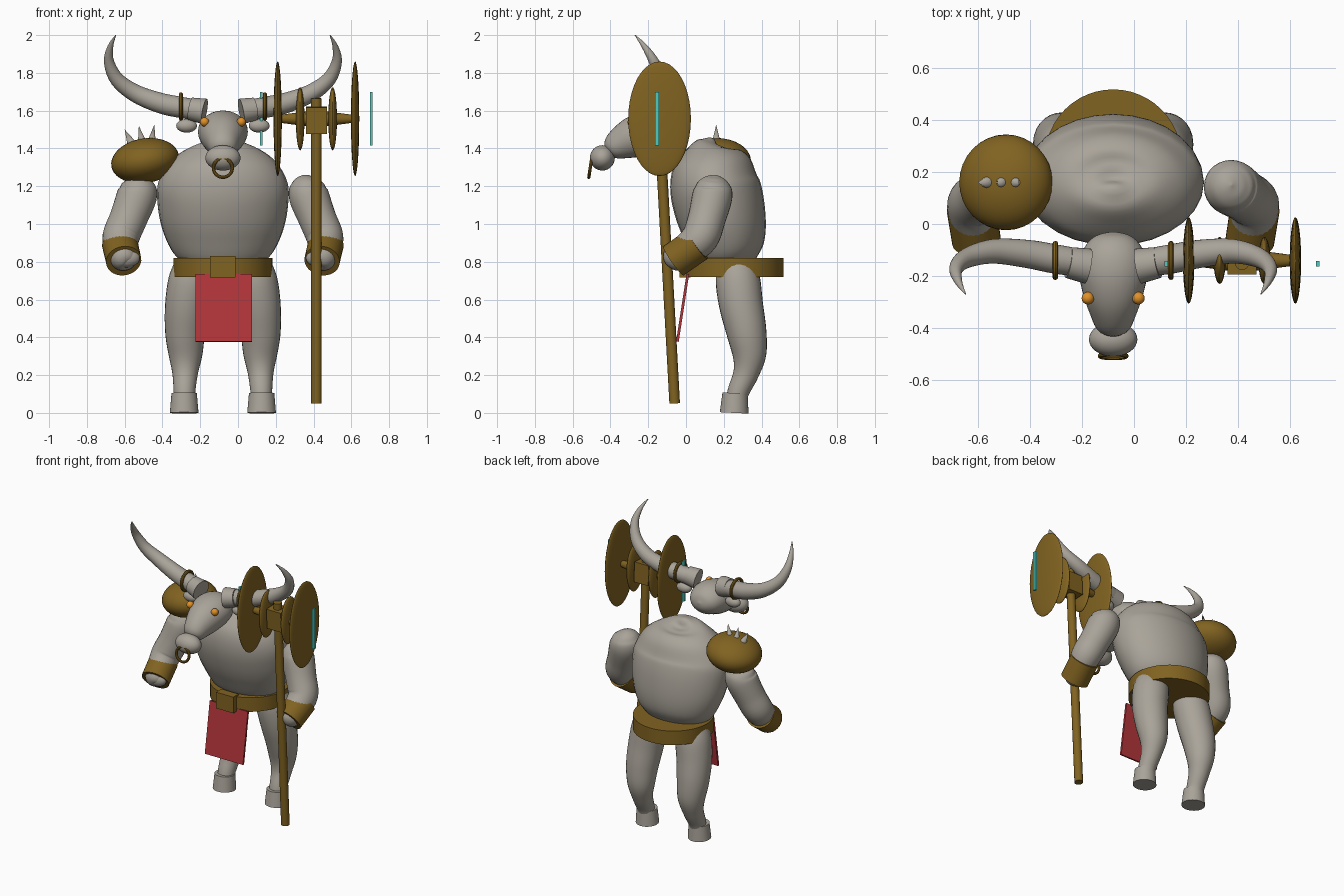
import bpy, bmesh, math
from mathutils import Vector, Matrix, Euler

cube = bpy.data.objects.get("Cube")
if cube:
    bpy.data.objects.remove(cube)

CX = -0.08  # the body's own mirror plane
SIDES = ((1, "left"), (-1, "right"))


def material(name, r, g, b):
    m = bpy.data.materials.new(name)
    m.use_nodes = True
    m.diffuse_color = (r, g, b, 1)
    m.node_tree.nodes["Principled BSDF"].inputs["Base Color"].default_value = (r, g, b, 1)
    return m


HIDE = material("grey hide", 0.40, 0.37, 0.32)
BRONZE = material("bronze", 0.22, 0.125, 0.015)
RED = material("red cloth", 0.45, 0.035, 0.042)
ORANGE = material("orange eye", 0.75, 0.28, 0.02)
TEAL = material("teal glow", 0.08, 0.60, 0.52)


def finish(name, bm, mat, smooth=True):
    bmesh.ops.recalc_face_normals(bm, faces=bm.faces)
    mesh = bpy.data.meshes.new(name)
    bm.to_mesh(mesh)
    bm.free()
    mesh.materials.append(mat)
    ob = bpy.data.objects.new(name, mesh)
    bpy.context.collection.objects.link(ob)
    if smooth:
        bpy.ops.object.select_all(action="DESELECT")
        ob.select_set(True)
        bpy.context.view_layer.objects.active = ob
        bpy.ops.object.shade_smooth_by_angle(angle=math.radians(40))
    return ob


def ball(name, mat, centre, size, rot=(0, 0, 0)):
    bm = bmesh.new()
    M = Matrix.LocRotScale(Vector(centre), Euler(rot), Vector(size))
    bmesh.ops.create_uvsphere(bm, u_segments=32, v_segments=20, radius=1, matrix=M)
    return finish(name, bm, mat)


def box(name, mat, centre, size, rot=(0, 0, 0)):
    bm = bmesh.new()
    M = Matrix.LocRotScale(Vector(centre), Euler(rot), Vector(size))
    bmesh.ops.create_cube(bm, size=1, matrix=M)
    return finish(name, bm, mat, False)


def cone(name, mat, a, b, ra, rb, segs=32):
    a, b = Vector(a), Vector(b)
    bm = bmesh.new()
    turn = (b - a).to_track_quat("Z", "Y").to_matrix().to_4x4()
    bmesh.ops.create_cone(bm, cap_ends=True, segments=segs, radius1=ra, radius2=rb,
                          depth=(b - a).length, matrix=Matrix.Translation((a + b) / 2) @ turn)
    return finish(name, bm, mat)


def ring(name, mat, centre, major, minor, rot):
    bpy.ops.mesh.primitive_torus_add(location=centre, rotation=rot, major_radius=major,
                                     minor_radius=minor, major_segments=36, minor_segments=10)
    ob = bpy.context.object
    ob.name = name
    ob.data.materials.append(mat)
    bpy.ops.object.shade_smooth_by_angle()


def spline(pts, t):
    """Catmull-Rom through pts, t counted in points."""
    i = min(int(t), len(pts) - 2)
    f = t - i
    p1, p2 = pts[i], pts[i + 1]
    p0, p3 = pts[max(i - 1, 0)], pts[min(i + 2, len(pts) - 1)]
    return [(2 * b + (c - a) * f + (2 * a - 5 * b + 4 * c - d) * f * f
             + (3 * b - a - 3 * c + d) * f ** 3) / 2 for a, b, c, d in zip(p0, p1, p2, p3)]


def loft(name, mat, rows, ref, steps=5, segs=28):
    """Rows of x, y, z, radius and an optional second radius."""
    ref = Vector(ref)
    n = (len(rows) - 1) * steps
    path = [spline(rows, k / steps) for k in range(n + 1)]
    bm = bmesh.new()
    rings = []
    for k, row in enumerate(path):
        t = Vector(path[min(k + 1, n)][:3]) - Vector(path[max(k - 1, 0)][:3])
        u = ref.cross(t).normalized()
        v = t.cross(u).normalized()
        c, ru, rv = Vector(row[:3]), max(row[3], 0.001), max(row[-1], 0.001)
        angles = [math.tau * j / segs for j in range(segs)]
        rings.append([bm.verts.new(c + u * ru * math.cos(a) + v * rv * math.sin(a)) for a in angles])
    for low, high in zip(rings, rings[1:]):
        for j in range(segs):
            i = (j + 1) % segs
            bm.faces.new((low[j], low[i], high[i], high[j]))
    bm.faces.new(rings[0][::-1])
    bm.faces.new(rings[-1])
    return finish(name, bm, mat)


def side_rows(s, rows):
    return [(CX + s * r[0],) + tuple(r[1:]) for r in rows]


# Torso, a barrel leaning forward at the chest
torso = [(0.78, 0.24, 0.19, 0.13), (0.85, 0.225, 0.265, 0.185), (0.97, 0.205, 0.32, 0.222),
         (1.1, 0.175, 0.345, 0.24), (1.22, 0.15, 0.342, 0.235), (1.33, 0.15, 0.28, 0.2),
         (1.4, 0.15, 0.185, 0.135), (1.425, 0.155, 0.09, 0.07), (1.43, 0.16, 0, 0)]
loft("torso", HIDE, [(CX, y, z, rx, ry) for z, y, rx, ry in torso], (0, 1, 0))

# Belt, buckle and loincloth
cone("belt", BRONZE, (CX, 0.255, 0.72), (CX, 0.255, 0.82), 0.262, 0.262, 48)
box("buckle", BRONZE, (CX, -0.005, 0.773), (0.135, 0.06, 0.115))
box("loincloth", RED, (CX + 0.005, -0.018, 0.556), (0.3, 0.014, 0.362), (-0.153, 0, 0))

# Head, tapering to the snout
loft("head", HIDE, [(CX, -0.03, 1.5, 0, 0), (CX, -0.045, 1.498, 0.065, 0.05),
                    (CX, -0.09, 1.495, 0.11, 0.09), (CX, -0.17, 1.49, 0.132, 0.112),
                    (CX, -0.26, 1.465, 0.118, 0.112), (CX, -0.34, 1.43, 0.09, 0.09),
                    (CX, -0.4, 1.395, 0.06, 0.055), (CX, -0.42, 1.38, 0, 0)], (0, 0, 1))
ball("snout", HIDE, (CX, -0.443, 1.35), (0.093, 0.066, 0.067))
ring("nose_ring", BRONZE, (CX, -0.507, 1.297), 0.05, 0.009, (math.pi / 2 - 0.15, 0, 0))

for s, label in SIDES:
    def at(dx, y, z):
        return (CX + s * dx, y, z)

    ball(label + "_eye", ORANGE, at(0.097, -0.285, 1.54), (0.024,) * 3)
    ball(label + "_ear", HIDE, at(0.192, -0.14, 1.52), (0.055, 0.035, 0.036))

    # Horn with its base sleeve and band
    loft(label + "_horn", HIDE, side_rows(s, [
        (0.12, -0.15, 1.6, 0.053), (0.22, -0.135, 1.617, 0.056), (0.33, -0.115, 1.64, 0.054),
        (0.46, -0.105, 1.69, 0.047), (0.56, -0.13, 1.765, 0.038), (0.603, -0.17, 1.86, 0.027),
        (0.595, -0.22, 1.94, 0.015), (0.567, -0.27, 2.0, 0.002)]), (0, 1, 0))
    cone(label + "_horn_base", HIDE, at(0.097, -0.162, 1.596), at(0.172, -0.148, 1.61), 0.068, 0.06)
    ring(label + "_horn_band", BRONZE, at(0.222, -0.14, 1.622), 0.064, 0.011, (0, math.pi / 2, 0))

    # Arm bent forward into a bracer
    loft(label + "_arm", HIDE, side_rows(s, [
        (0.455, 0.15, 1.26, 0), (0.452, 0.149, 1.245, 0.05), (0.45, 0.146, 1.21, 0.088),
        (0.455, 0.14, 1.15, 0.106), (0.5, 0.11, 1.03, 0.1), (0.54, 0.075, 0.93, 0.098),
        (0.535, 0.0, 0.86, 0.085), (0.525, -0.06, 0.815, 0.074), (0.52, -0.09, 0.79, 0.045),
        (0.518, -0.095, 0.785, 0)]), (1, 0, 0))
    cone(label + "_bracer", BRONZE, at(0.545, 0.06, 0.893), at(0.525, -0.066, 0.805), 0.095, 0.094)
    ball(label + "_hand", HIDE, at(0.515, -0.07, 0.82), (0.075, 0.04, 0.05))

    # Leg, ankle and hoof
    loft(label + "_leg", HIDE, side_rows(s, [
        (0.15, 0.265, 0.79, 0.1), (0.17, 0.275, 0.7, 0.118), (0.19, 0.292, 0.57, 0.116),
        (0.2, 0.32, 0.43, 0.106), (0.198, 0.335, 0.31, 0.09), (0.2, 0.318, 0.21, 0.068),
        (0.203, 0.28, 0.12, 0.058), (0.203, 0.265, 0.06, 0.055)]), (1, 0, 0))
    cone(label + "_hoof", HIDE, at(0.205, 0.255, 0), at(0.205, 0.26, 0.105), 0.076, 0.067)

# Spiked pauldron on the right shoulder
ball("pauldron", BRONZE, (-0.492, 0.16, 1.335), (0.181, 0.184, 0.118), (0, -0.17, 0))
for x0, x1, top in ((-0.56, -0.6, 1.5), (-0.505, -0.525, 1.52), (-0.46, -0.443, 1.525)):
    cone("pauldron_spike", HIDE, (x0, 0.16, 1.42), (x1, 0.16, top), 0.026, 0, 12)

# Double-bladed axe, resting in the left hand
AX, AY, AZ = 0.415, -0.14, 1.557
cone("axe_shaft", BRONZE, (AX, -0.06, 0.05), (AX, -0.148, 1.665), 0.028, 0.028, 16)
box("axe_block", BRONZE, (AX, AY, 1.55), (0.112, 0.1, 0.14), (0.053, 0, 0))
cone("axe_crossbar", BRONZE, (AX - 0.2, AY, AZ), (AX - 0.05, AY, AZ), 0.02, 0.04, 16)
cone("axe_crossbar", BRONZE, (AX + 0.2, AY, AZ), (AX + 0.05, AY, AZ), 0.02, 0.04, 16)
for s, label in SIDES:
    ball(label + "_inner_disc", BRONZE, (AX + s * 0.086, AY, AZ), (0.023, 0.09, 0.167))
    ball(label + "_blade", BRONZE, (AX + s * 0.205, AY, AZ), (0.022, 0.166, 0.303))
    box(label + "_blade_edge", TEAL, (AX + s * 0.291, -0.153, AZ), (0.014, 0.02, 0.285))
